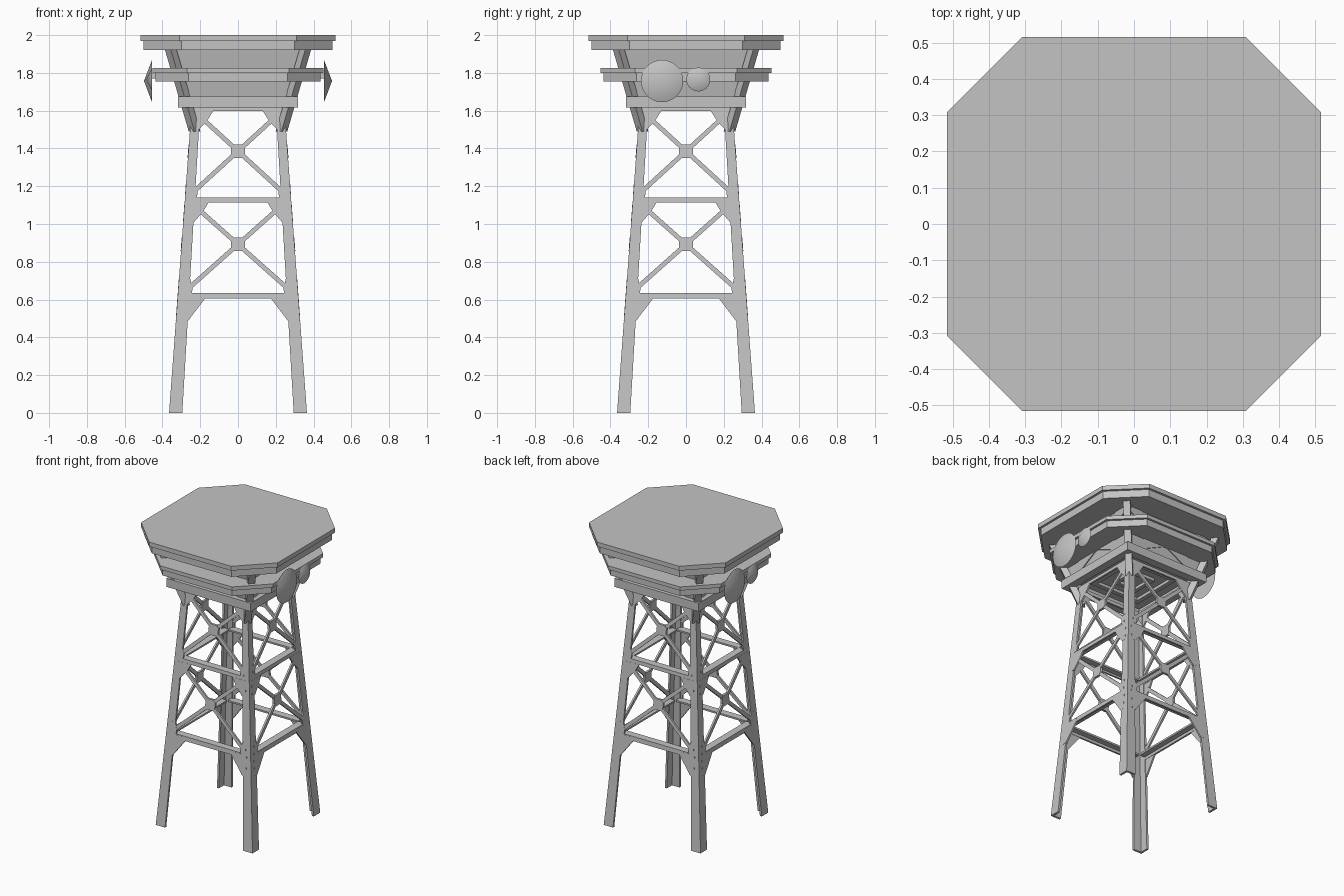
import bpy, bmesh, math
from mathutils import Vector, Matrix

if "Cube" in bpy.data.objects:
    bpy.data.objects.remove(bpy.data.objects["Cube"])

grey = bpy.data.materials.new("steel_grey")
grey.diffuse_color = (0.55, 0.55, 0.55, 1)
grey.use_nodes = True
grey.node_tree.nodes["Principled BSDF"].inputs["Base Color"].default_value = grey.diffuse_color


def finish(name, bm):
    bmesh.ops.recalc_face_normals(bm, faces=bm.faces[:])
    me = bpy.data.meshes.new(name)
    bm.to_mesh(me)
    bm.free()
    me.materials.append(grey)
    ob = bpy.data.objects.new(name, me)
    bpy.context.collection.objects.link(ob)
    return ob


def loft(bm, a, b):
    """Closed solid between two matching loops of points."""
    va, vb = [bm.verts.new(p) for p in a], [bm.verts.new(p) for p in b]
    n = len(a)
    bm.faces.new(va)
    bm.faces.new(vb[::-1])
    for i in range(n):
        j = (i + 1) % n
        bm.faces.new((va[i], vb[i], vb[j], va[j]))


def tower_face(z):
    return 0.365 - 0.074 * z


def cabin_face(z):
    return 0.28 + 0.2 * (z - 1.67)


def panels(name, polys, thick, mirror=True, out=0.0, depth=tower_face):
    """Flat plates (u, z) lying on the four sloping sides."""
    bm = bmesh.new()
    for k in range(4):
        rot = Matrix.Rotation(k * math.pi / 2, 3, 'Z')
        for poly in polys:
            for s in ((1, -1) if mirror else (1,)):
                a = [rot @ Vector((s * u, -depth(z) - out, z)) for u, z in poly]
                b = [rot @ Vector((s * u, -depth(z) + thick, z)) for u, z in poly]
                loft(bm, a, b)
    return finish(name, bm)


def bar(u0, z0, u1, z1, w):
    d = Vector((u1 - u0, z1 - z0)).normalized() * w / 2
    return [(u0 - d.y, z0 + d.x), (u1 - d.y, z1 + d.x),
            (u1 + d.y, z1 - d.x), (u0 + d.y, z0 - d.x)]


def rect(u, z0, z1):
    return [(-u, z0), (u, z0), (u, z1), (-u, z1)]


def octagon(r, z, cut=0.6):
    c = r * cut
    return [(x, y, z) for x, y in ((-c, -r), (c, -r), (r, -c), (r, c),
                                   (c, r), (-c, r), (-r, c), (-r, -c))]


def square(r, z):
    return [(-r, -r, z), (r, -r, z), (r, r, z), (-r, r, z)]


def slab(name, r, z0, z1):
    bm = bmesh.new()
    loft(bm, octagon(r, z0), octagon(r, z1))
    finish(name, bm)


def square_ring(name, r, width, z0, z1):
    bm = bmesh.new()
    loops = [[bm.verts.new(p) for p in square(q, z)]
             for q, z in ((r, z0), (r, z1), (r - width, z1), (r - width, z0))]
    for a, b in zip(loops, loops[1:] + loops[:1]):
        for i in range(4):
            j = (i + 1) % 4
            bm.faces.new((a[i], a[j], b[j], b[i]))
    finish(name, bm)


# Angle-iron legs
panels("legs", [[(-0.365, 0), (-0.295, 0), (-0.201, 1.6), (-0.2466, 1.6)]], 0.014)

# Horizontal beams with inward flanges
panels("horizontal_beams", [rect(0.265, 0.605, 0.635), rect(0.235, 1.115, 1.14)],
       0.012, mirror=False)
panels("beam_flanges", [rect(0.265, 0.623, 0.635), rect(0.235, 1.128, 1.14)],
       0.05, mirror=False)

# Corner gusset plates
panels("gussets", [
    [(-0.29, 0.49), (-0.262, 0.49), (-0.175, 0.605), (-0.175, 0.63), (-0.29, 0.63)],
    [(-0.26, 1.01), (-0.233, 1.01), (-0.185, 1.065), (-0.155, 1.115), (-0.26, 1.115)],
    [(-0.23, 1.5), (-0.207, 1.5), (-0.165, 1.545), (-0.13, 1.6), (-0.23, 1.6)],
    [(-0.28, 0.63), (-0.245, 0.63), (-0.24, 0.66), (-0.253, 0.71), (-0.28, 0.71)],
    [(-0.24, 1.14), (-0.218, 1.14), (-0.213, 1.17), (-0.226, 1.21), (-0.24, 1.21)],
], 0.010, out=0.001)

# Cross braces and their centre plates
panels("cross_braces", [bar(-0.2, 1.07, 0.25, 0.67, 0.024),
                        bar(-0.18, 1.55, 0.225, 1.18, 0.024)], 0.012)
h, c = 0.036, 0.022
panels("brace_plates", [[(-c, z - h), (c, z - h), (h, z - c), (h, z + c),
                         (c, z + h), (-c, z + h), (-h, z + c), (-h, z - c)]
                        for z in (0.892, 1.386)], 0.014, mirror=False, out=0.002)

# Square frame on top of the legs, with nested floor frames
square_ring("top_frame", 0.317, 0.055, 1.617, 1.675)
square_ring("floor_frame", 0.19, 0.03, 1.64, 1.67)
square_ring("hatch_frame", 0.09, 0.025, 1.64, 1.67)
panels("top_beam", [rect(0.24, 1.597, 1.62)], 0.012, mirror=False)

# Flared cabin walls with cross bracing
bm = bmesh.new()
loft(bm, square(cabin_face(1.66), 1.66), square(cabin_face(1.93), 1.93))
finish("cabin", bm)
panels("cabin_braces", [bar(-0.3, 1.92, 0.28, 1.675, 0.06)], 0.005,
       out=0.006, depth=cabin_face)

# Flaring corner struts, turned to face the diagonals
bm = bmesh.new()
for k in range(4):
    rot = Matrix.Rotation(k * math.pi / 2, 3, 'Z')
    ends = []
    for q, z in ((0.23, 1.49), (0.358, 1.93)):
        ends.append([rot @ Vector((q + dx, q + dy, z))
                     for dx, dy in ((0.031, 0), (0, 0.031), (-0.031, 0), (0, -0.031))])
    loft(bm, *ends)
finish("corner_struts", bm)

# Octagonal balcony and roof
slab("balcony_lower", 0.437, 1.755, 1.80)
slab("balcony_rim", 0.452, 1.80, 1.825)
slab("roof_lower", 0.50, 1.92, 1.97)
slab("roof_top", 0.515, 1.97, 2.0)

# Dish antennas on two opposite sides, with short mounts
for side, label in ((1, "right"), (-1, "left")):
    for y, z, r, d, size in ((-0.127, 1.757, 0.112, 0.043, "large"),
                             (0.065, 1.765, 0.063, 0.03, "small")):
        bm = bmesh.new()
        turn = Matrix.Rotation(side * math.pi / 2, 4, 'Y')
        place = Matrix.Translation((side * (0.455 + d / 2), side * y, z))
        bmesh.ops.create_cone(bm, cap_ends=True, segments=32, radius1=r, radius2=0,
                              depth=d, matrix=place @ turn)
        mount = Matrix.Translation((side * 0.444, side * y, 1.785)) \
            @ Matrix.Diagonal((0.03, 0.02, 0.03, 1))
        bmesh.ops.create_cube(bm, size=1, matrix=mount)
        ob = finish(f"{size}_dish_{label}", bm)
        bpy.context.view_layer.objects.active = ob
        ob.select_set(True)
        bpy.ops.object.shade_smooth_by_angle(angle=math.radians(20))
        ob.select_set(False)
